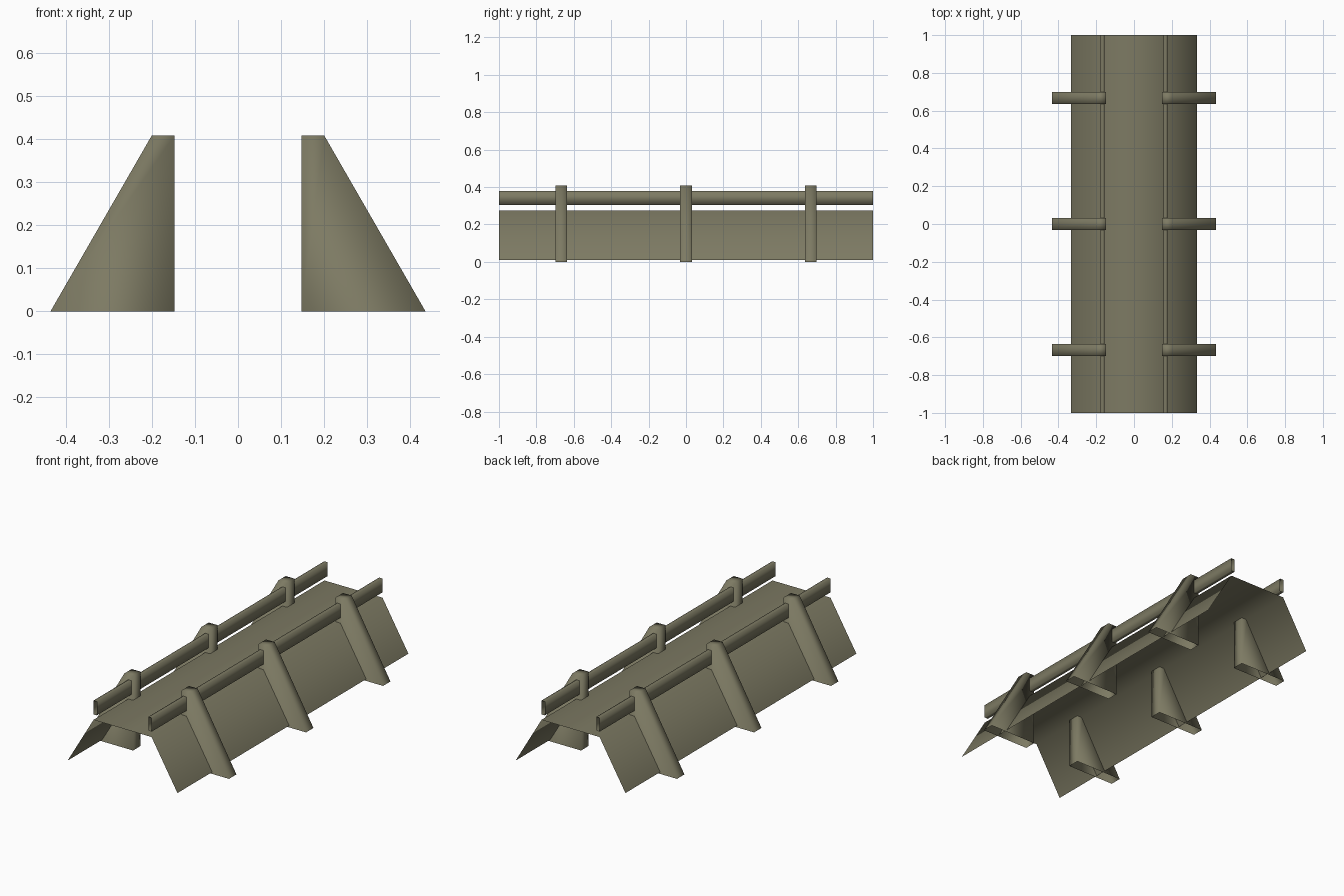
import bpy

if "Cube" in bpy.data.objects:
    bpy.data.objects.remove(bpy.data.objects["Cube"])

olive = bpy.data.materials.new("dull_olive")
olive.diffuse_color = (0.205, 0.195, 0.125, 1)
olive.use_nodes = True
olive.node_tree.nodes["Principled BSDF"].inputs["Base Color"].default_value = olive.diffuse_color


def extrude_profile(name, profile, y0, y1, closed=True, caps=False, cap_edges=None):
    """Sweep an (x, z) profile along y; cap_edges lists profile sides to leave open."""
    n = len(profile)
    skip = cap_edges or []
    verts = [(x, y0, z) for x, z in profile] + [(x, y1, z) for x, z in profile]
    faces = []
    for i in range(n if closed else n - 1):
        if i not in skip:
            j = (i + 1) % n
            faces.append((i, n + i, n + j, j))
    if caps:
        faces.append(tuple(range(n)))
        faces.append(tuple(range(2 * n - 1, n - 1, -1)))
    me = bpy.data.meshes.new(name)
    me.from_pydata(verts, [], faces)
    me.materials.append(olive)
    me.polygons.foreach_set("use_smooth", [True] * len(faces))
    ob = bpy.data.objects.new(name, me)
    bpy.context.collection.objects.link(ob)
    return ob


# Deck: one folded sheet, normals up and outward
extrude_profile("road_deck", [(-0.333, 0.01), (-0.176, 0.275), (0.176, 0.275), (0.333, 0.01)],
                -1, 1, closed=False)

for side, s in (("left", -1), ("right", 1)):
    # Guard rail: open-ended rectangular tube
    rail = [(0.156 * s, 0.305), (0.156 * s, 0.38), (0.177 * s, 0.38), (0.177 * s, 0.305)]
    # Buttress post: sloped outside, open underneath
    post = [(0.147 * s, 0.0), (0.147 * s, 0.408), (0.2 * s, 0.408), (0.435 * s, 0.0)]
    bottom = 3
    if s < 0:
        # keep the winding outward on the mirrored side
        rail.reverse()
        post.reverse()
    rail_ob = extrude_profile(side + "_guard_rail", rail, -1, 1)
    posts = [extrude_profile(f"{side}_post_{k + 1}", post, y - 0.032, y + 0.032,
                             caps=True, cap_edges=[bottom])
             for k, y in enumerate((-0.667, 0, 0.667))]
    # Make the face normals point away from each solid
    for ob in [rail_ob] + posts:
        c = sum((v.co for v in ob.data.vertices), ob.data.vertices[0].co * 0) / len(ob.data.vertices)
        for p in ob.data.polygons:
            if (p.center - c).dot(p.normal) < 0:
                p.flip()
        ob.data.update()
